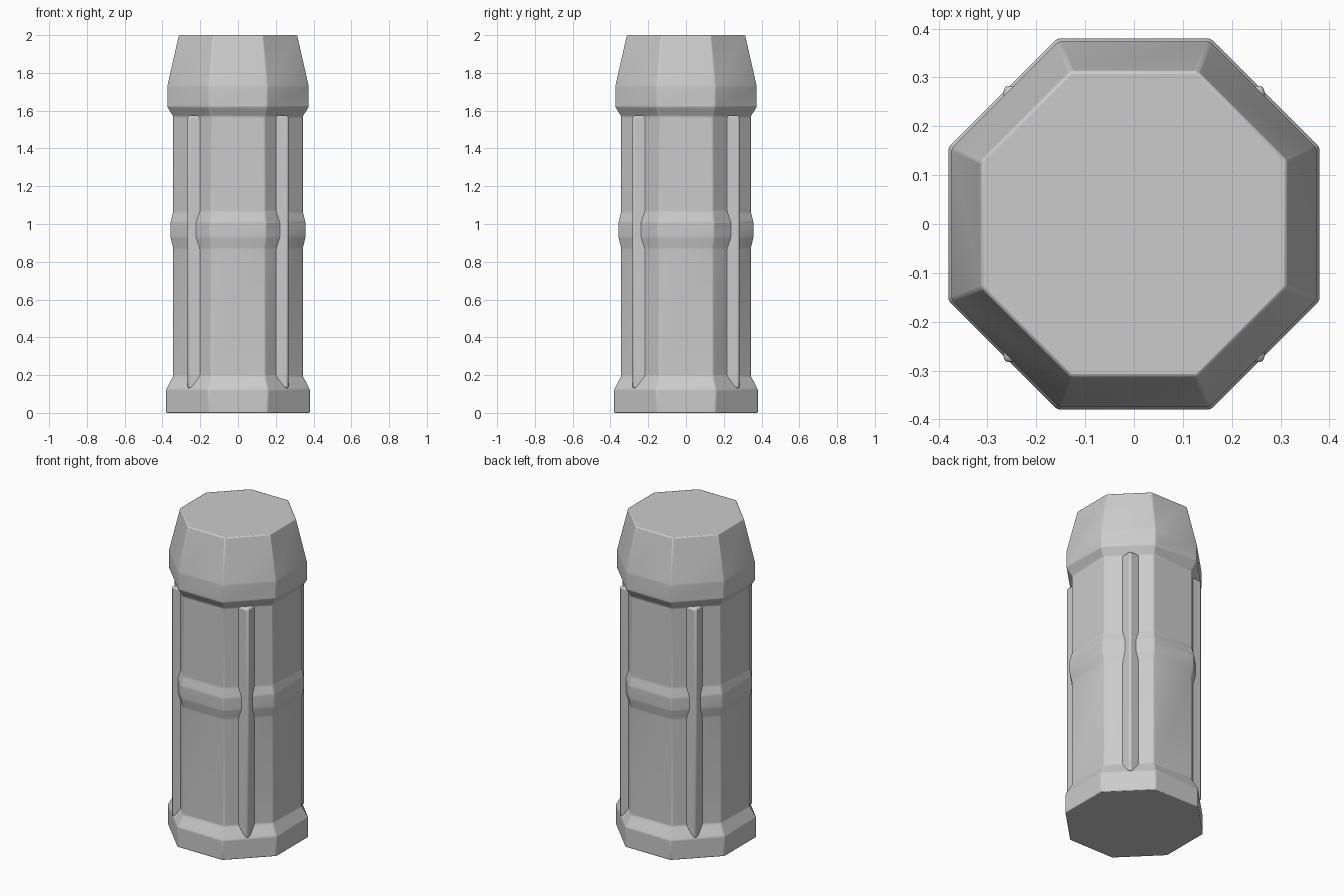
import bpy, bmesh, math

if "Cube" in bpy.data.objects:
    bpy.data.objects.remove(bpy.data.objects["Cube"])


def finish(name, bm, width):
    bmesh.ops.recalc_face_normals(bm, faces=bm.faces)
    mesh = bpy.data.meshes.new(name)
    bm.to_mesh(mesh)
    bm.free()
    ob = bpy.data.objects.new(name, mesh)
    bpy.context.collection.objects.link(ob)
    # Softened edges
    bev = ob.modifiers.new("soft_edges", "BEVEL")
    bev.width = width
    bev.segments = 2
    bev.limit_method = "ANGLE"
    bev.angle_limit = math.radians(10)
    bpy.context.view_layer.objects.active = ob
    ob.select_set(True)
    bpy.ops.object.shade_smooth_by_angle(angle=math.radians(14))
    ob.select_set(False)
    return ob


# Octagonal post: (flat half-width, height) from foot to cap
profile = [(0.38, 0), (0.38, 0.125), (0.343, 0.195), (0.343, 0.87),
           (0.357, 0.93), (0.357, 1.01), (0.343, 1.065), (0.343, 1.57),
           (0.374, 1.62), (0.374, 1.73), (0.313, 2.0)]
bm = bmesh.new()
rings = []
for half, z in profile:
    r = half / math.cos(math.pi / 8)
    angles = [math.pi / 8 + k * math.pi / 4 for k in range(8)]
    rings.append([bm.verts.new((r * math.cos(a), r * math.sin(a), z)) for a in angles])
for low, high in zip(rings, rings[1:]):
    for k in range(8):
        n = (k + 1) % 8
        bm.faces.new((low[k], low[n], high[n], high[k]))
bm.faces.new(rings[0][::-1])
bm.faces.new(rings[-1])
finish("octagonal_post", bm, 0.006)

# Square rods set into the four diagonal faces
for sx, side in ((-1, "left"), (1, "right")):
    for sy, end in ((-1, "front"), (1, "back")):
        bm = bmesh.new()
        bmesh.ops.create_cube(bm, size=1)
        for v in bm.verts:
            v.co.x = sx * (0.227 + v.co.x * 0.08)
            v.co.y = sy * (0.243 + v.co.y * 0.08)
            v.co.z = 0.852 + v.co.z * 1.444
        finish(f"{end}_{side}_rod", bm, 0.01)
